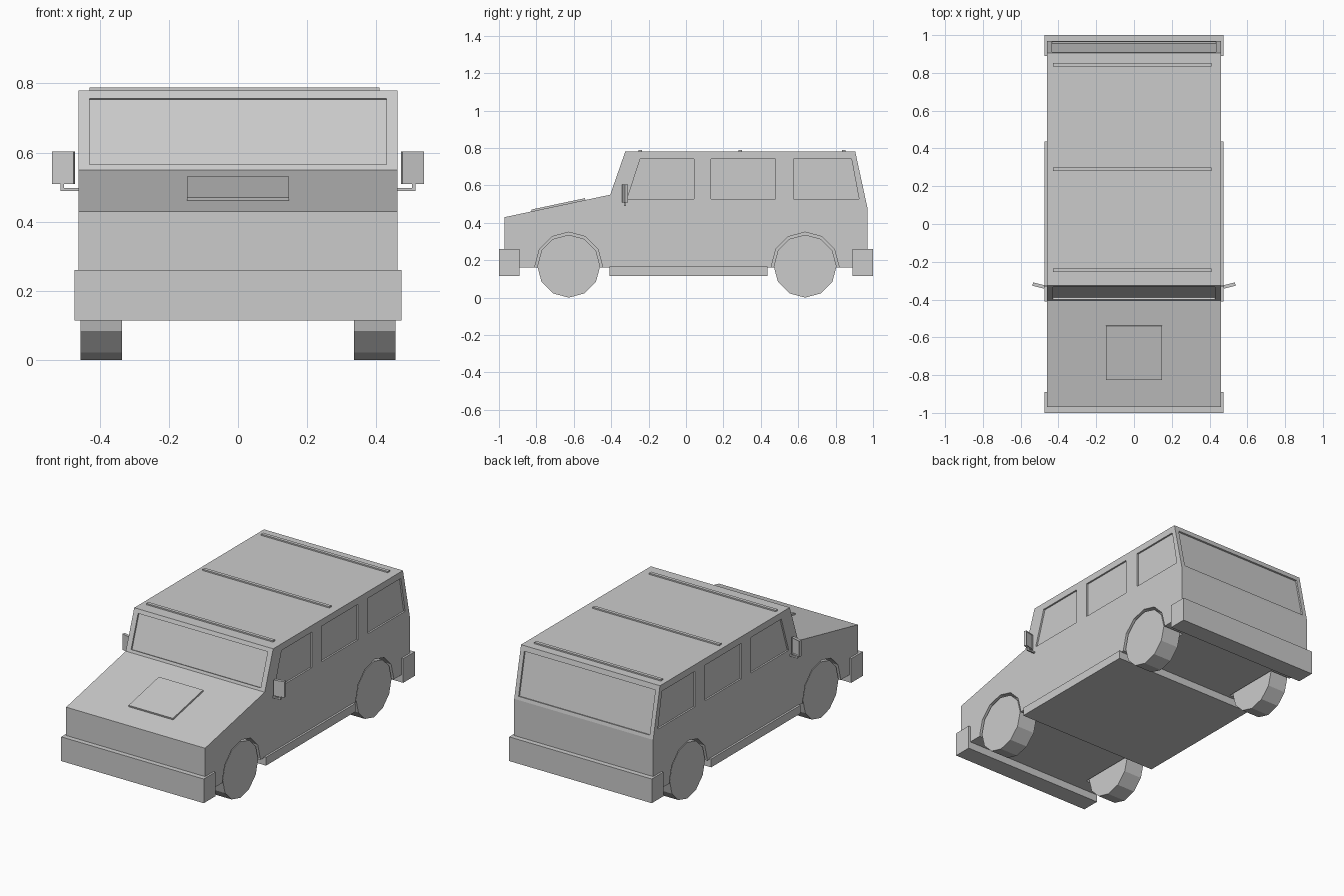
import bpy, bmesh, math
from mathutils import Matrix, Vector

if "Cube" in bpy.data.objects:
    bpy.data.objects.remove(bpy.data.objects["Cube"])


def make(name, bm):
    bmesh.ops.recalc_face_normals(bm, faces=bm.faces)
    me = bpy.data.meshes.new(name)
    bm.to_mesh(me)
    bm.free()
    ob = bpy.data.objects.new(name, me)
    bpy.context.collection.objects.link(ob)
    return ob


def prism(name, profile, x0, x1):
    """Extrude a (y, z) profile from x0 to x1."""
    bm = bmesh.new()
    a = [bm.verts.new((x0, y, z)) for y, z in profile]
    b = [bm.verts.new((x1, y, z)) for y, z in profile]
    bm.faces.new(a)
    bm.faces.new(b[::-1])
    n = len(a)
    for i in range(n):
        j = (i + 1) % n
        bm.faces.new((a[i], b[i], b[j], a[j]))
    return make(name, bm)


def box(name, x0, x1, y0, y1, z0, z1):
    return prism(name, [(y0, z0), (y1, z0), (y1, z1), (y0, z1)], x0, x1)


def slab(p, q, t0, t1):
    """Thin sloped profile along p-q, offset t0..t1 along its normal."""
    p, q = Vector(p), Vector(q)
    d = (q - p).normalized()
    n = Vector((-d.y, d.x))
    return [tuple(v) for v in (p + n * t0, q + n * t0, q + n * t1, p + n * t1)]


def cut(target, cutter):
    m = target.modifiers.new("cut", 'BOOLEAN')
    m.operation = 'DIFFERENCE'
    m.solver = 'EXACT'
    m.object = cutter
    bpy.context.view_layer.objects.active = target
    bpy.ops.object.modifier_apply(modifier=m.name)
    bpy.data.objects.remove(cutter)


def ring(cy, cz, r, angles):
    return [(cy + r * math.cos(math.radians(a)), cz + r * math.sin(math.radians(a))) for a in angles]


# body shell
body = prism("body", [(-0.97, 0.16), (-0.97, 0.43), (-0.405, 0.55), (-0.325, 0.78),
                      (0.905, 0.78), (0.97, 0.48), (0.97, 0.16)], -0.461, 0.461)

AXLES = {"front": -0.627, "rear": 0.637}
D = 0.01  # window recess depth
side_windows = [
    [(-0.315, 0.527), (0.042, 0.527), (0.042, 0.74), (-0.245, 0.74)],
    [(0.133, 0.527), (0.478, 0.527), (0.478, 0.74), (0.133, 0.74)],
    [(0.575, 0.527), (0.925, 0.527), (0.885, 0.74), (0.575, 0.74)],
]
for s in (-1, 1):
    # wheel arches
    for cy in AXLES.values():
        arch = [(cy + 0.18, 0.1)] + ring(cy, 0.17, 0.18, range(0, 181, 30)) + [(cy - 0.18, 0.1)]
        cut(body, prism("arch_cutter", arch, *sorted((s * 0.325, s * 0.6))))
    # side window recesses
    for w in side_windows:
        cut(body, prism("window_cutter", w, *sorted((s * (0.461 - D), s * 0.6))))

# windscreen and rear window recesses
cut(body, prism("windscreen_cutter", slab((-0.3995, 0.566), (-0.333, 0.757), -D, 0.05), -0.43, 0.43))
cut(body, prism("rear_window_cutter", slab((0.9655, 0.50), (0.912, 0.75), -0.05, D), -0.435, 0.435))

# bumpers and sill
box("front_bumper", -0.473, 0.473, -1.0, -0.89, 0.115, 0.26)
box("rear_bumper", -0.473, 0.473, 0.89, 1.0, 0.115, 0.26)
box("sill", -0.473, 0.473, -0.41, 0.437, 0.115, 0.165)

# bonnet panel
prism("bonnet_panel", slab((-0.825, 0.4608), (-0.538, 0.5218), -0.005, 0.01), -0.147, 0.147)

# roof bars
for i, y in enumerate((-0.245, 0.29, 0.843)):
    box(f"roof_bar_{i + 1}", -0.43, 0.41, y - 0.01, y + 0.01, 0.775, 0.788)

# wheels: twelve-sided drums
for s, side in ((-1, "left"), (1, "right")):
    for end, cy in AXLES.items():
        prism(f"{end}_wheel_{side}", ring(cy, 0.168, 0.168, range(0, 360, 30)),
              *sorted((s * 0.336, s * 0.455)))

    # door mirror: angled housing with recessed glass, on an arm
    bm = bmesh.new()
    bmesh.ops.create_cube(bm, size=1, matrix=Matrix.Diagonal((0.064, 0.018, 0.095, 1)))
    back = [f for f in bm.faces if f.normal.y > 0.9]
    bmesh.ops.inset_region(bm, faces=back, thickness=0.005)
    bmesh.ops.translate(bm, verts=back[0].verts, vec=(0, -0.004, 0))
    bm.transform(Matrix.Translation((s * 0.505, -0.326, 0.556)) @ Matrix.Rotation(s * math.radians(14), 4, 'Z'))
    make(f"mirror_{side}", bm)
    box(f"mirror_arm_{side}", *sorted((s * 0.45, s * 0.514)), -0.332, -0.322, 0.489, 0.498)
    box(f"mirror_post_{side}", *sorted((s * 0.504, s * 0.514)), -0.332, -0.322, 0.495, 0.512)
